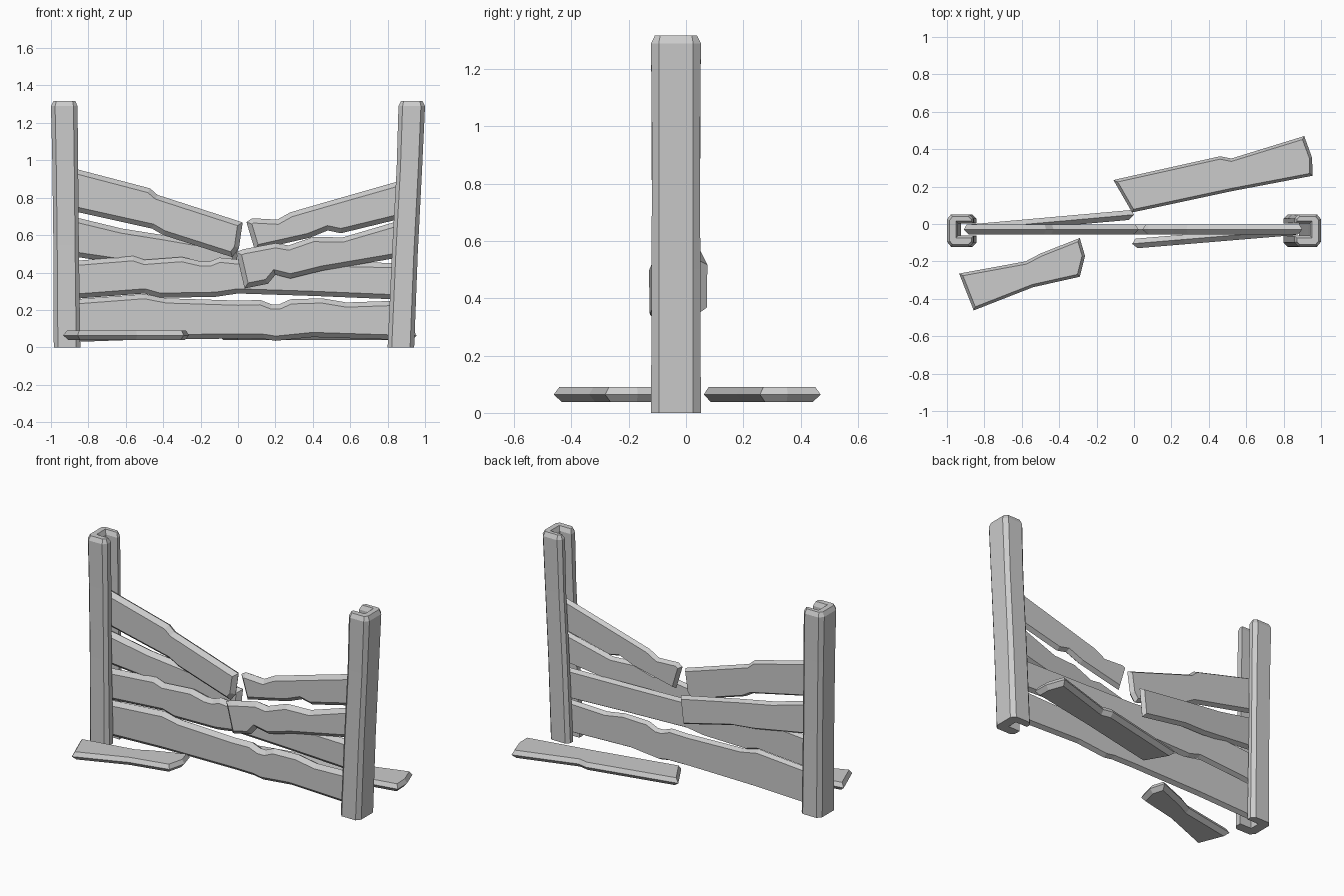
import bpy, bmesh
from mathutils import Vector

if "Cube" in bpy.data.objects:
    bpy.data.objects.remove(bpy.data.objects["Cube"])


def inset(pts, d):
    """Mitred inward offset of a closed 2D outline."""
    n = len(pts)
    area = sum(pts[i][0] * pts[(i + 1) % n][1] - pts[(i + 1) % n][0] * pts[i][1] for i in range(n))
    s = 1 if area > 0 else -1
    out = []
    for i in range(n):
        p, a, b = Vector(pts[i]), Vector(pts[i - 1]), Vector(pts[(i + 1) % n])
        e1, e2 = (p - a).normalized(), (b - p).normalized()
        n1, n2 = Vector((-e1.y, e1.x)) * s, Vector((-e2.y, e2.x)) * s
        out.append(tuple(p + (n1 + n2) * d / (1 + n1.dot(n2))))
    return out


def loft(name, rings):
    """Closed solid through equal-length rings of 3D points."""
    bm = bmesh.new()
    vs = [[bm.verts.new(p) for p in r] for r in rings]
    n = len(vs[0])
    for lo, hi in zip(vs, vs[1:]):
        for i in range(n):
            j = (i + 1) % n
            bm.faces.new((lo[i], lo[j], hi[j], hi[i]))
    bm.faces.new(vs[0][::-1])
    bm.faces.new(vs[-1])
    bmesh.ops.recalc_face_normals(bm, faces=bm.faces[:])
    me = bpy.data.meshes.new(name)
    bm.to_mesh(me)
    bm.free()
    ob = bpy.data.objects.new(name, me)
    bpy.context.collection.objects.link(ob)


def plank(name, upper, lower, place, front=0.025, back=0.015, half=0.026):
    """Rough board: outline ridge at mid thickness, both faces inset."""
    outline = lower + upper[::-1]
    layers = [(inset(outline, front), -half), (outline, 0), (inset(outline, back), half)]
    loft(name, [[place(a, b, d) for a, b in pts] for pts, d in layers])


def upright(x0=0, y0=-0.03, x1=1, y1=-0.03):
    """Standing board whose depth runs from y0 at x0 to y1 at x1."""
    return lambda a, b, d: (a, y0 + (y1 - y0) * (a - x0) / (x1 - x0) + d, b)


def lying(a, b, d):
    return (a, b, 0.064 - d)


# Slotted posts: u runs from the outer side to the grooved inner side
section = [(0, -.095), (.022, -.122), (.12, -.122), (.142, -.10), (.142, -.062), (.06, -.062),
           (.06, .002), (.142, .002), (.142, .03), (.12, .052), (.022, .052), (0, .025)]


def post(name, side, levels):
    rings = []
    for z, outer, ins in levels:
        rings.append([(side * (outer - u), y, z) for u, y in inset(section, ins)])
    loft(name, rings)


post("left_post", -1, [(0, .985, 0), (.55, .99, .003), (1.0, .995, .002), (1.29, 1.0, 0), (1.317, .999, .013)])
post("right_post", 1, [(0, .942, 0), (.5, .963, .002), (.95, .987, .003), (1.29, 1.0, 0), (1.317, 1.0, .013)])

# Whole lower boards
plank("bottom_board",
      [(-.9, .255), (-.5, .285), (-.38, .262), (0, .25), (.12, .253), (.18, .23), (.22, .23), (.28, .257),
       (.45, .262), (.58, .24), (.87, .25)],
      [(-.9, .028), (-.5, .042), (0, .047), (.14, .045), (.2, .035), (.4, .055), (.87, .04)], upright())
plank("second_board",
      [(-.9, .46), (-.56, .488), (-.5, .468), (-.3, .483), (-.2, .46), (-.15, .46), (-.1, .48), (0, .47),
       (.4, .46), (.88, .45)],
      [(-.9, .258), (-.5, .288), (-.42, .265), (-.12, .27), (0, .288), (.4, .275), (.88, .255)], upright())

# Broken third board: left half swings back, right half swings forward
plank("third_board_left",
      [(-.91, .705), (-.62, .635), (-.4, .60), (0, .53)],
      [(-.91, .49), (-.5, .43), (-.35, .42), (-.02, .35)], upright(-.9, -.03, 0, .05))
plank("third_board_right",
      [(-.01, .51), (.03, .525), (.2, .557), (.27, .545), (.4, .59), (.56, .588), (.89, .685)],
      [(.035, .315), (.16, .34), (.2, .388), (.28, .368), (.45, .41), (.89, .485)],
      upright(0, -.105, .9, -.03))

# Broken top board, both halves sagging
plank("top_board_left",
      [(-.91, .965), (-.47, .85), (-.43, .815), (.025, .668)],
      [(-.91, .735), (-.46, .635), (-.4, .60), (-.03, .482), (.005, .53)], upright())
plank("top_board_right",
      [(.045, .67), (.075, .69), (.21, .683), (.28, .722), (.55, .80), (.9, .90)],
      [(.09, .52), (.38, .585), (.48, .625), (.55, .61), (.9, .695)], upright())

# Fallen pieces on the ground
plank("fallen_board_front",
      [(-.935, -.265), (-.58, -.2), (-.5, -.158), (-.29, -.075)],
      [(-.857, -.462), (-.54, -.338), (-.29, -.282), (-.262, -.17)], lying, .015, .022)
plank("fallen_board_back",
      [(-.11, .235), (.46, .362), (.52, .35), (.91, .47)],
      [(-.01, .062), (.1, .085), (.52, .175), (.955, .258), (.952, .355)], lying, .015, .022)
